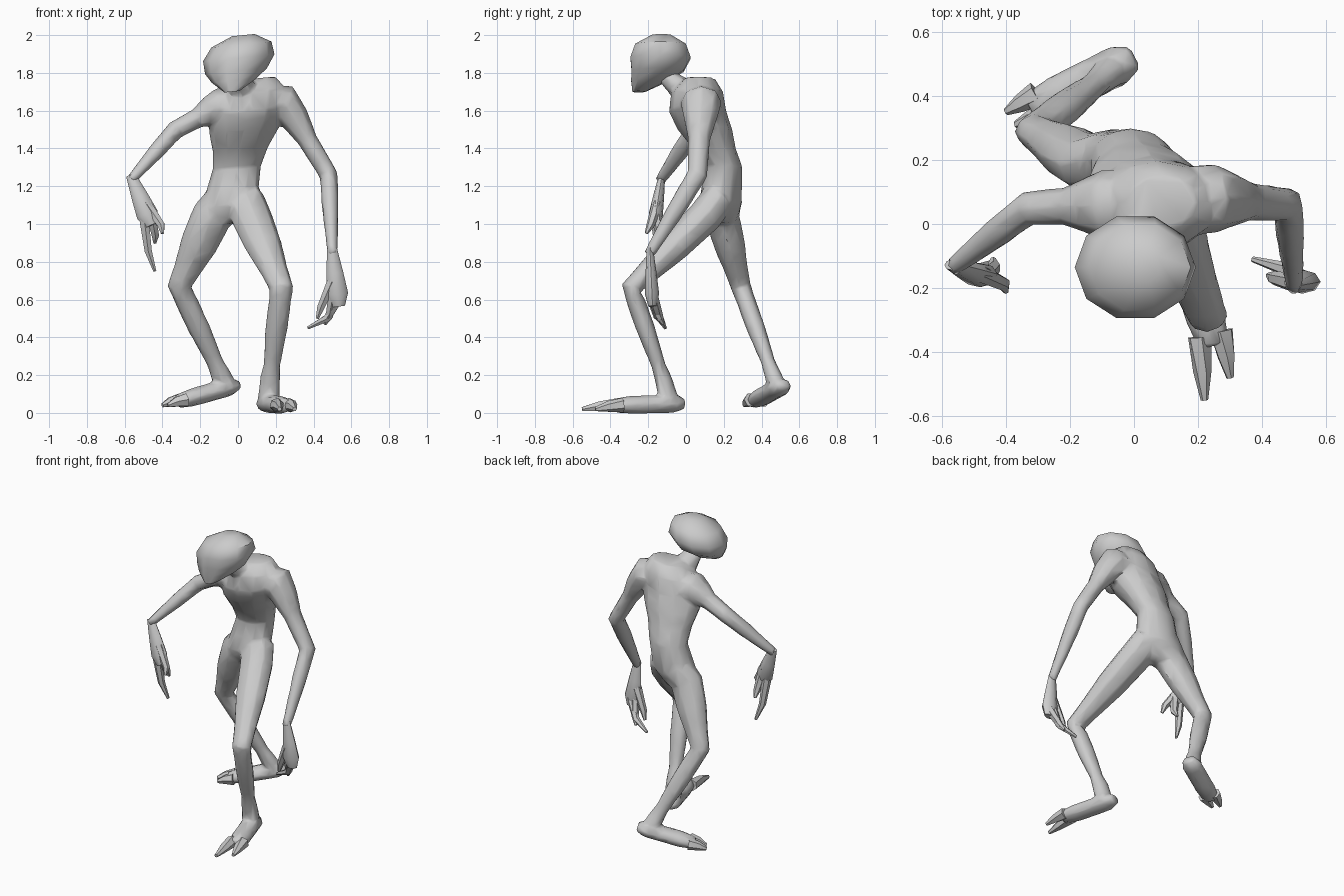
import bpy, bmesh
from math import sin, cos, tau, radians
from mathutils import Vector

if "Cube" in bpy.data.objects:
    bpy.data.objects.remove(bpy.data.objects["Cube"])

UP = Vector((0, 0, 1))
ACROSS = Vector((1, 0, 0))
DEPTH = Vector((0, 1, 0))


def select(objects):
    bpy.ops.object.select_all(action="DESELECT")
    for obj in objects:
        obj.select_set(True)
    bpy.context.view_layer.objects.active = objects[0]


def loft(name, points, widths, flat=1, side=ACROSS, normal=None, sides=8):
    """Skin a capped tube of elliptical rings along a path."""
    bm = bmesh.new()
    loops = []
    for i, (centre, width) in enumerate(zip(points, widths)):
        ahead = points[min(i + 1, len(points) - 1)]
        behind = points[max(i - 1, 0)]
        tangent = (normal or ahead - behind).normalized()
        s = (side - tangent * side.dot(tangent)).normalized()
        u = tangent.cross(s) * flat
        angles = [tau * k / sides for k in range(sides)]
        loops.append([bm.verts.new(centre + (s * cos(a) + u * sin(a)) * width)
                      for a in angles])
    for low, high in zip(loops, loops[1:]):
        for k in range(sides):
            n = (k + 1) % sides
            bm.faces.new((low[k], low[n], high[n], high[k]))
    bm.faces.new(loops[0])
    bm.faces.new(loops[-1])
    bmesh.ops.recalc_face_normals(bm, faces=bm.faces)
    mesh = bpy.data.meshes.new(name)
    bm.to_mesh(mesh)
    bm.free()
    obj = bpy.data.objects.new(name, mesh)
    bpy.context.collection.objects.link(obj)
    select([obj])
    bpy.ops.object.shade_smooth_by_angle(angle=radians(50))
    return obj


def column(name, rows, pivot, flat, sides):
    """Upright form from (y, z, half width) rows, leaning sideways about a pivot height."""
    points = [Vector(((z - pivot) * 0.2, y, z)) for y, z, width in rows]
    widths = [width for y, z, width in rows]
    return loft(name, points, widths, flat, normal=Vector((-0.1, 0, 1)), sides=sides)


def along(start, end, *fractions):
    return [start.lerp(end, f) for f in fractions]


def digit(name, start, tip, bow, scale=1):
    """Finger or toe, tapering and bowed at the knuckle."""
    root, knuckle, end = along(start, tip, 0, 0.55, 1)
    widths = [w * scale for w in (0.03, 0.022, 0.009)]
    loft(name, [root, knuckle + bow, end], widths, side=DEPTH, sides=6)


def arm(name, shoulder, elbow, wrist):
    """Thin arm rooted inside the chest, with a deep shoulder."""
    root = shoulder.lerp(Vector((0.05, 0.06, shoulder.z)), 0.6)
    path = [root, *along(shoulder, elbow, 0, 0.2, 0.5, 1), *along(elbow, wrist, 0.4, 0.9, 1.03)]
    return loft(name + "_arm", path, [0.11, 0.11, 0.09, 0.06, 0.055, 0.05, 0.034, 0.03],
                0.9, DEPTH)


def hand(name, wrist, palm, tips):
    """Flattened palm with two fingers and a thumb."""
    path = along(wrist, palm, -0.1, 0.5, 1, 1.3)
    loft(name + "_hand", path, [0.026, 0.045, 0.058, 0.034], 0.65)
    reach = (palm - wrist).normalized() * 0.03
    outward = ACROSS * (0.02 if palm.x > 0 else -0.02)
    digit(name + "_outer_finger", palm + outward, tips[0], reach + outward)
    digit(name + "_inner_finger", palm - outward, tips[1], reach)
    digit(name + "_thumb", wrist.lerp(palm, 0.7) - outward, tips[2], reach - outward)


def leg(name, hip, knee, ankle, heel, ball):
    """Flattened thigh, bony knee, slim shin."""
    pelvis = hip.lerp(Vector((0, 0.22, 1.2)), 0.6)
    path = [pelvis, *along(hip, knee, 0, 0.4, 0.75, 1),
            *along(knee, ankle, 0.15, 0.45, 0.85, 1), heel.lerp(ball, 0.2)]
    return loft(name + "_leg", path,
                [0.11, 0.11, 0.1, 0.075, 0.065, 0.06, 0.06, 0.045, 0.055, 0.06], 0.84)


def foot(name, heel, ball, tips):
    """Long wedge foot splitting into two toes."""
    side = (ball - heel).cross(UP).normalized()
    path = along(heel, ball, 0, 0.15, 0.45, 0.75, 1)
    flat_out = side if side.x * ball.x > 0 else -side
    for label, tip, sign in zip(("inner", "outer"), tips, (-1, 1)):
        root = ball.lerp(heel, 0.1) + flat_out * sign * 0.035
        digit(f"{name}_{label}_toe", root, tip, UP * 0.005, 1.3)
    return loft(name + "_foot", path, [0.04, 0.065, 0.065, 0.065, 0.05], 0.75, side)


# Head: broad cranium over a small forward chin
column("head", [(-0.25, 1.7, 0.04), (-0.19, 1.76, 0.12), (-0.15, 1.81, 0.165),
                (-0.135, 1.88, 0.19), (-0.135, 1.95, 0.16), (-0.13, 2, 0.06)],
       pivot=1.86, flat=0.88, sides=10)

# Torso and neck: pelvis, narrow waist, hunched chest
torso = column("torso", [(0.18, 1, 0.08), (0.18, 1.1, 0.15), (0.2, 1.3, 0.13), (0.15, 1.4, 0.15),
                         (0.1, 1.5, 0.19), (0.06, 1.6, 0.2), (0.06, 1.7, 0.18), (0.07, 1.77, 0.11)],
               pivot=1.33, flat=0.76, sides=12)
neck = loft("neck", [Vector((0.05, 0.06, 1.65)), Vector((0.02, -0.03, 1.72)), Vector((0, -0.13, 1.8))],
            [0.12, 0.08, 0.05], flat=0.8)
skin = [torso, neck]

# Left arm hangs, right arm is held out
wrist = Vector((0.5, -0.19, 0.85))
skin.append(arm("left", Vector((0.25, 0.08, 1.64)), Vector((0.48, 0.06, 1.26)), wrist))
hand("left", wrist, Vector((0.525, -0.18, 0.63)),
     [Vector((0.37, -0.11, 0.45)), Vector((0.46, -0.12, 0.47)), Vector((0.42, -0.16, 0.5))])
wrist = Vector((-0.56, -0.13, 1.24))
skin.append(arm("right", Vector((-0.1, 0.06, 1.62)), Vector((-0.33, 0.05, 1.5)), wrist))
hand("right", wrist, Vector((-0.48, -0.16, 1.05)),
     [Vector((-0.44, -0.12, 0.75)), Vector((-0.44, -0.11, 0.9)), Vector((-0.4, -0.21, 0.95))])

# Left leg strides forward, right leg trails
heel, ball = Vector((0.14, -0.01, 0.05)), Vector((0.25, -0.38, 0.04))
skin.append(leg("left", Vector((0.07, 0.1, 1.04)), Vector((0.23, -0.29, 0.66)),
                Vector((0.17, -0.12, 0.18)), heel, ball))
skin.append(foot("left", heel, ball, [Vector((0.22, -0.55, 0.02)), Vector((0.3, -0.48, 0.02))]))
heel, ball = Vector((0, 0.52, 0.15)), Vector((-0.32, 0.36, 0.06))
skin.append(leg("right", Vector((-0.14, 0.19, 1.04)), Vector((-0.31, 0.29, 0.67)),
                Vector((-0.09, 0.46, 0.2)), heel, ball))
skin.append(foot("right", heel, ball, [Vector((-0.37, 0.31, 0.04)), Vector((-0.4, 0.35, 0.04))]))

# Fuse torso, neck, limbs and feet into one low-poly skin
select(skin)
bpy.ops.object.join()
torso.name = "body"
remesh = torso.modifiers.new("fuse", "REMESH")
remesh.mode, remesh.voxel_size = "VOXEL", 0.012
smooth = torso.modifiers.new("soften", "SMOOTH")
smooth.iterations = 3
torso.modifiers.new("simplify", "DECIMATE").ratio = 0.06
for modifier in list(torso.modifiers):
    bpy.ops.object.modifier_apply(modifier=modifier.name)
bpy.ops.object.shade_smooth_by_angle(angle=radians(60))
